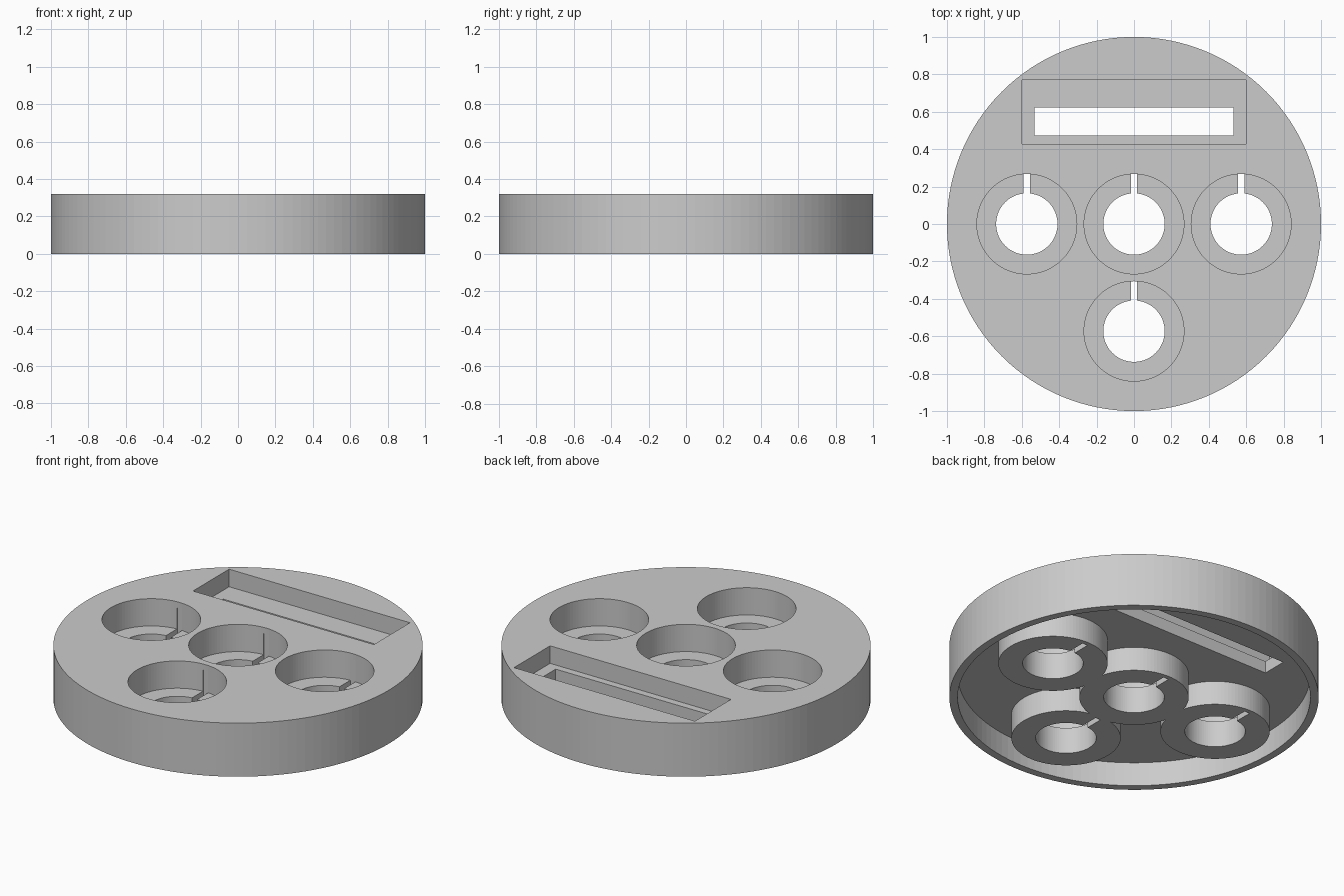
import bpy

if "Cube" in bpy.data.objects:
    bpy.data.objects.remove(bpy.data.objects["Cube"])

H = 0.32          # overall height
UNDER = 0.143     # underside of the thick top plate
FLOOR = 0.157     # floor of the round pockets
BAR_FLOOR = 0.215 # floor of the rectangular pocket
CUPS = [(-0.573, 0), (0, 0), (0.573, 0), (0, -0.573)]

grey = bpy.data.materials.new("light grey")
grey.diffuse_color = (0.6, 0.6, 0.6, 1)
grey.use_nodes = True
grey.node_tree.nodes["Principled BSDF"].inputs["Base Color"].default_value = grey.diffuse_color


def cylinder(name, x, y, r, z0, z1, sides=96):
    bpy.ops.mesh.primitive_cylinder_add(vertices=sides, radius=r, depth=z1 - z0,
                                        location=(x, y, (z0 + z1) / 2))
    ob = bpy.context.object
    ob.name = name
    ob.data.materials.append(grey)
    return ob


def box(name, x0, x1, y0, y1, z0, z1):
    bpy.ops.mesh.primitive_cube_add(size=1, location=((x0 + x1) / 2, (y0 + y1) / 2, (z0 + z1) / 2))
    ob = bpy.context.object
    ob.name = name
    ob.scale = (x1 - x0, y1 - y0, z1 - z0)
    bpy.ops.object.transform_apply(location=False, rotation=False, scale=True)
    ob.data.materials.append(grey)
    return ob


def combine(target, tool, operation):
    mod = target.modifiers.new("combine", 'BOOLEAN')
    mod.object = tool
    mod.operation = operation
    mod.solver = 'EXACT'
    tool.hide_render = True
    bpy.context.view_layer.objects.active = target
    bpy.ops.object.modifier_apply(modifier=mod.name)
    bpy.data.objects.remove(tool)


# Round plate, hollowed from below
plate = cylinder("round_plate", 0, 0, 1.0, 0, H, 128)
combine(plate, cylinder("cavity", 0, 0, 0.955, -0.1, UNDER, 128), 'DIFFERENCE')

# Round bosses hanging below the plate
for x, y in CUPS:
    combine(plate, cylinder("boss", x, y, 0.296, 0, 0.2), 'UNION')

# Pockets, through holes and key slots
for x, y in CUPS:
    combine(plate, cylinder("pocket", x, y, 0.267, FLOOR, 0.5), 'DIFFERENCE')
    combine(plate, cylinder("hole", x, y, 0.164, -0.1, 0.25), 'DIFFERENCE')
    combine(plate, box("key_slot", x - 0.017, x + 0.017, y, y + 0.27, -0.1, 0.283), 'DIFFERENCE')

# Rectangular pocket with a long window through its floor
combine(plate, box("bar_pocket", -0.598, 0.598, 0.429, 0.77, BAR_FLOOR, 0.5), 'DIFFERENCE')
combine(plate, box("bar_window", -0.533, 0.531, 0.472, 0.622, -0.1, 0.3), 'DIFFERENCE')
